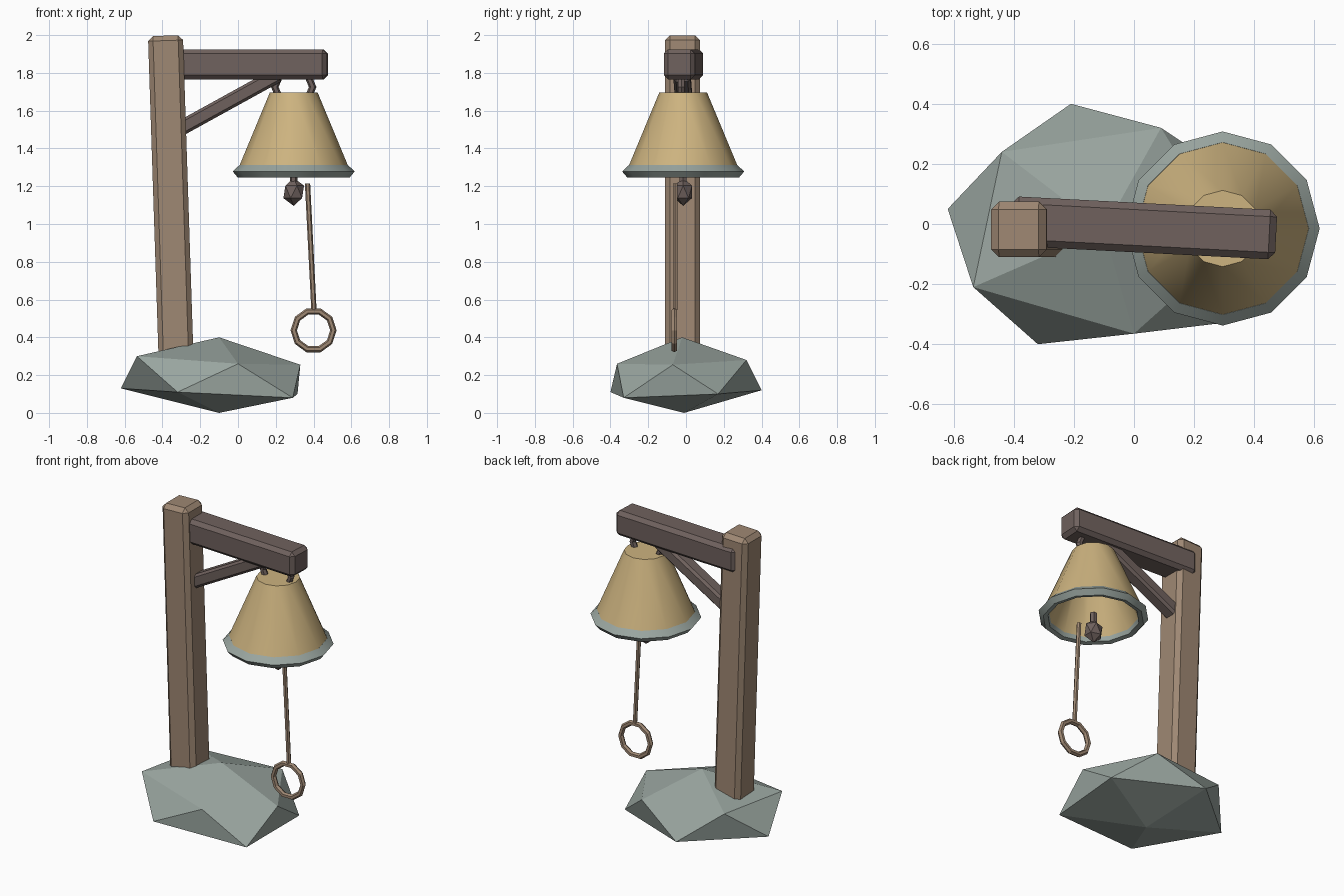
import bpy, bmesh, math
from mathutils import Vector, Matrix

cube = bpy.data.objects.get("Cube")
if cube:
    bpy.data.objects.remove(cube, do_unlink=True)


def material(name, rgb):
    m = bpy.data.materials.new(name)
    m.use_nodes = True
    m.diffuse_color = (*rgb, 1)
    bsdf = next(n for n in m.node_tree.nodes if n.type == 'BSDF_PRINCIPLED')
    bsdf.inputs["Base Color"].default_value = (*rgb, 1)
    return m


LIGHT_WOOD = material("light wood", (0.345, 0.246, 0.172))
DARK_WOOD = material("dark wood", (0.160, 0.121, 0.111))
BRASS = material("brass", (0.610, 0.452, 0.214))
STONE = material("grey stone", (0.320, 0.376, 0.348))


def finish(name, bm, mat, smooth=False):
    bmesh.ops.recalc_face_normals(bm, faces=bm.faces)
    me = bpy.data.meshes.new(name)
    bm.to_mesh(me)
    bm.free()
    ob = bpy.data.objects.new(name, me)
    bpy.context.collection.objects.link(ob)
    me.materials.append(mat)
    if smooth:
        bpy.ops.object.select_all(action='DESELECT')
        ob.select_set(True)
        bpy.context.view_layer.objects.active = ob
        bpy.ops.object.shade_smooth_by_angle(angle=math.radians(31))
    return ob


def frame(p0, p1):
    """Matrix at the midpoint of p0-p1, local z along it, local x near world y."""
    p0, p1 = Vector(p0), Vector(p1)
    d = (p1 - p0).normalized()
    s = Vector((0, 1, 0))
    s = (s - d * s.dot(d)).normalized()
    rot = Matrix((s, d.cross(s), d)).transposed().to_4x4()
    return Matrix.Translation((p0 + p1) / 2) @ rot, (p1 - p0).length


def bar(name, p0, p1, width, height, bevel, mat):
    """Chamfered timber; width runs along y, height across it."""
    m, length = frame(p0, p1)
    bm = bmesh.new()
    bmesh.ops.create_cube(bm, size=1)
    bmesh.ops.scale(bm, vec=(width, height, length), verts=bm.verts)
    bmesh.ops.bevel(bm, geom=bm.edges[:], offset=bevel, segments=1,
                    profile=0.5, affect='EDGES')
    bm.transform(m)
    return finish(name, bm, mat)


def rod(name, p0, p1, radius, sides, mat):
    m, length = frame(p0, p1)
    bm = bmesh.new()
    bmesh.ops.create_cone(bm, cap_ends=True, segments=sides, radius1=radius,
                          radius2=radius, depth=length, matrix=m)
    return finish(name, bm, mat)


def lathe(name, profile, centre, sides, mat, closed=False):
    """Spin (radius, z) points about the vertical through centre."""
    bm = bmesh.new()
    rings = []
    for r, z in profile:
        rings.append([bm.verts.new((centre[0] + r * math.cos(a),
                                    centre[1] + r * math.sin(a), z))
                      for a in (2 * math.pi * i / sides for i in range(sides))])
    pairs = list(zip(rings, rings[1:]))
    if closed:
        pairs.append((rings[-1], rings[0]))
    else:
        bm.faces.new(rings[0])
        bm.faces.new(rings[-1])
    for a, b in pairs:
        for i in range(sides):
            j = (i + 1) % sides
            bm.faces.new((a[i], a[j], b[j], b[i]))
    return finish(name, bm, mat, smooth=True)


def ring(name, centre, major, minor, segments, sides, mat):
    """Upright torus facing the front."""
    bpy.ops.mesh.primitive_torus_add(
        location=centre, rotation=(math.pi / 2, 0, 0), major_radius=major,
        minor_radius=minor, major_segments=segments, minor_segments=sides)
    ob = bpy.context.object
    ob.name = ob.data.name = name
    ob.data.materials.append(mat)
    for p in ob.data.polygons:
        p.use_smooth = False
    return ob


# Faceted boulder: a distorted icosahedron with two rings of five corners
lower = [(-0.62, 0.05, 0.13), (-0.32, -0.40, 0.11), (0.29, -0.33, 0.08),
         (0.315, 0.17, 0.10), (-0.21, 0.40, 0.12)]
upper = [(-0.535, -0.21, 0.30), (0.0, -0.365, 0.26), (0.33, -0.07, 0.255),
         (0.09, 0.32, 0.28), (-0.44, 0.24, 0.30)]
bm = bmesh.new()
bottom = bm.verts.new((-0.10, -0.01, 0.0))
top = bm.verts.new((-0.10, -0.02, 0.40))
lo = [bm.verts.new(p) for p in lower]
up = [bm.verts.new(p) for p in upper]
for i in range(5):
    j = (i + 1) % 5
    bm.faces.new((bottom, lo[j], lo[i]))
    bm.faces.new((lo[i], lo[j], up[i]))
    bm.faces.new((up[i], lo[j], up[j]))
    bm.faces.new((up[i], up[j], top))
finish("base_rock", bm, STONE)

# Leaning post, cross beam and diagonal brace
bar("post", (-0.325, -0.018, 0.20), (-0.384, -0.018, 1.997),
    0.185, 0.185, 0.026, LIGHT_WOOD)
bar("cross_beam", (-0.41, 0.010, 1.845), (0.473, -0.036, 1.845),
    0.165, 0.16, 0.023, DARK_WOOD)
bar("brace", (-0.31, 0.0, 1.503), (0.22, -0.022, 1.795),
    0.09, 0.08, 0.014, DARK_WOOD)

# Bell with a hollow inside and a thick rim
BELL = (0.295, -0.015)
lathe("bell_body", [(0.127, 1.695), (0.287, 1.31), (0.262, 1.28),
                    (0.108, 1.665)], BELL, 12, BRASS)
lathe("bell_rim", [(0.287, 1.312), (0.323, 1.278), (0.296, 1.246),
                   (0.268, 1.252), (0.260, 1.29)], BELL, 12, STONE, closed=True)
ring("bell_hanger", (BELL[0], -0.025, 1.725), 0.10, 0.02, 8, 6, DARK_WOOD)

# Clapper
bm = bmesh.new()
bmesh.ops.create_icosphere(bm, subdivisions=1, radius=1)
bmesh.ops.scale(bm, vec=(0.061, 0.055, 0.074), verts=bm.verts)
bmesh.ops.translate(bm, vec=(*BELL, 1.17), verts=bm.verts)
finish("clapper", bm, DARK_WOOD)
rod("clapper_stem", (*BELL, 1.20), (*BELL, 1.29), 0.021, 6, DARK_WOOD)

# Pull cord with its ring handle
rod("pull_cord", (0.368, -0.058, 1.215), (0.402, -0.058, 0.545),
    0.014, 6, LIGHT_WOOD)
ring("pull_ring", (0.40, -0.062, 0.437), 0.105, 0.017, 10, 6, LIGHT_WOOD)
